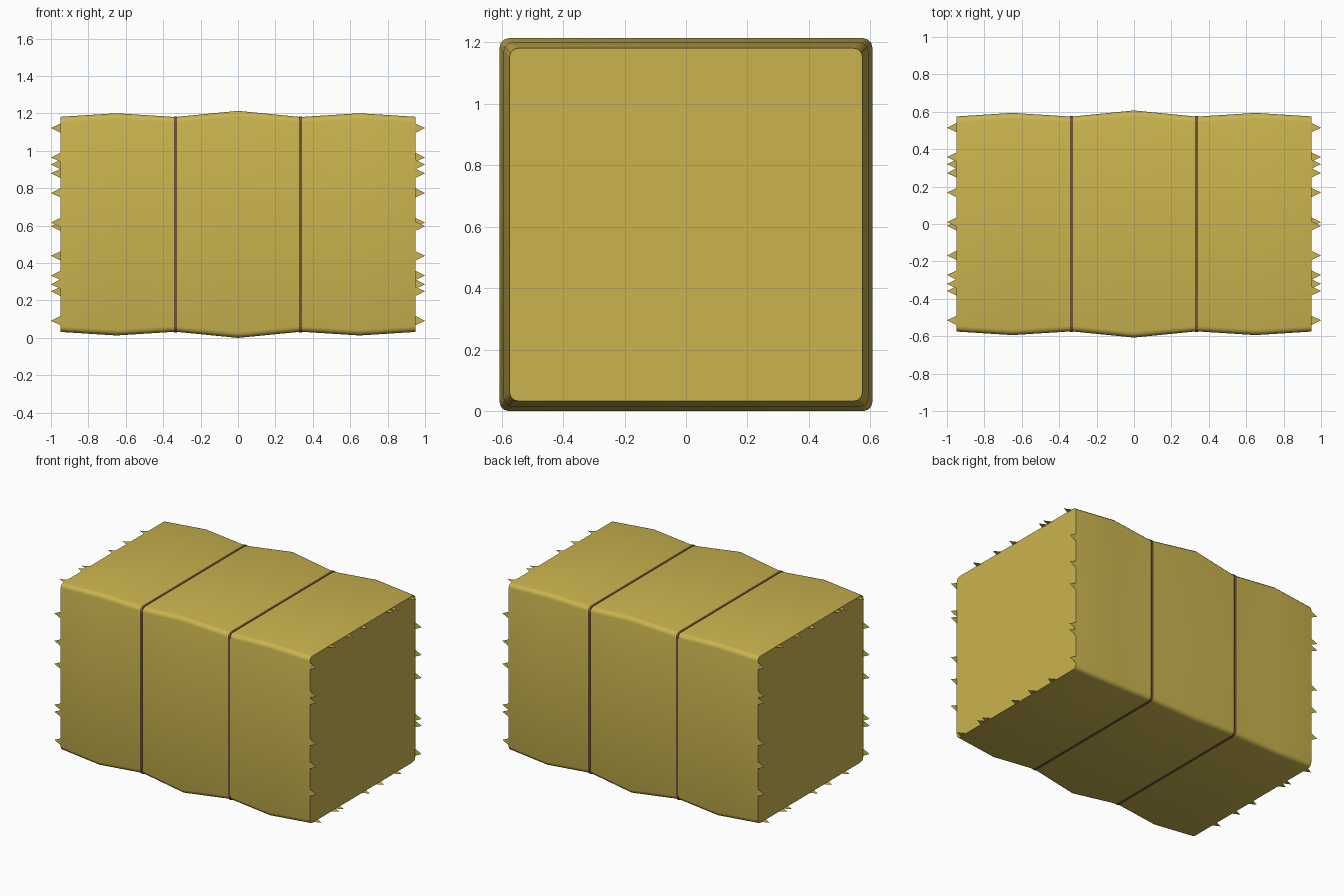
import bpy
import math
from mathutils import Matrix

if "Cube" in bpy.data.objects:
    bpy.data.objects.remove(bpy.data.objects["Cube"], do_unlink=True)

MID = 0.607  # height of the bale's long axis


def make_material(name, colour):
    mat = bpy.data.materials.new(name)
    mat.use_nodes = True
    mat.diffuse_color = (*colour, 1)
    mat.node_tree.nodes["Principled BSDF"].inputs["Base Color"].default_value = (*colour, 1)
    return mat


def make_object(name, verts, faces, mat, smooth=False):
    mesh = bpy.data.meshes.new(name)
    mesh.from_pydata(verts, [], faces)
    mesh.materials.append(mat)
    obj = bpy.data.objects.new(name, mesh)
    obj.location.z = MID
    bpy.context.collection.objects.link(obj)
    if smooth:
        bpy.ops.object.select_all(action='DESELECT')
        bpy.context.view_layer.objects.active = obj
        obj.select_set(True)
        bpy.ops.object.shade_smooth_by_angle(angle=math.radians(40))
    return obj


def rounded_square(x, half, radius=0.03, steps=3):
    """Cross-section ring around the x axis."""
    ring = []
    for corner in range(4):
        turn = corner * math.pi / 2
        centre = turn + math.pi / 4
        cy = math.copysign(half - radius, math.cos(centre))
        cz = math.copysign(half - radius, math.sin(centre))
        for i in range(steps + 1):
            a = turn + i / steps * math.pi / 2
            ring.append((x, cy + radius * math.cos(a), cz + radius * math.sin(a)))
    return ring


def loft(name, sections, mat, smooth):
    rings = [rounded_square(x, half) for x, half in sections]
    n = len(rings[0])
    verts = [v for ring in rings for v in ring]
    faces = [(k * n + i, k * n + (i + 1) % n, (k + 1) * n + (i + 1) % n, (k + 1) * n + i)
             for k in range(len(rings) - 1) for i in range(n)]
    faces = [f[::-1] for f in faces]
    faces += [tuple(reversed(range(n))), tuple(range(len(verts) - n, len(verts)))]
    return make_object(name, verts, faces, mat, smooth)


straw = make_material("straw yellow", (0.591, 0.456, 0.078))
twine = make_material("twine brown", (0.171, 0.084, 0.035))

# Bale body, bulging between the two bindings
half_profile = [(0.335, 0.574), (0.65, 0.594), (0.95, 0.575)]
profile = [(-x, h) for x, h in reversed(half_profile)] + [(0, MID)] + half_profile
loft("bale_body", profile, straw, True)

# Bindings
for side, x in (("right", -0.335), ("left", 0.335)):
    loft("binding_" + side, [(x - 0.008, 0.578), (x + 0.008, 0.578)], twine, False)

# Flat straw tips along the four edges of each end
offsets = [0.358, 0.168, 0.01, -0.273, -0.32, -0.515]
for side, spin in (("left", 0), ("right", math.pi)):
    verts, faces = [], []
    for quarter in range(4):
        turn = Matrix.Rotation(spin, 3, 'Z') @ Matrix.Rotation(quarter * math.pi / 2, 3, 'X')
        for t in offsets:
            start = len(verts)
            verts += [turn @ Matrix.Identity(3) @ v for v in map(
                lambda p: Matrix.Translation(p).translation,
                [(0.95, 0.572, t - 0.024), (0.95, 0.572, t + 0.024), (1.0, 0.572, t)])]
            faces.append((start, start + 1, start + 2))
    make_object("straw_tips_" + side, verts, faces, straw)
